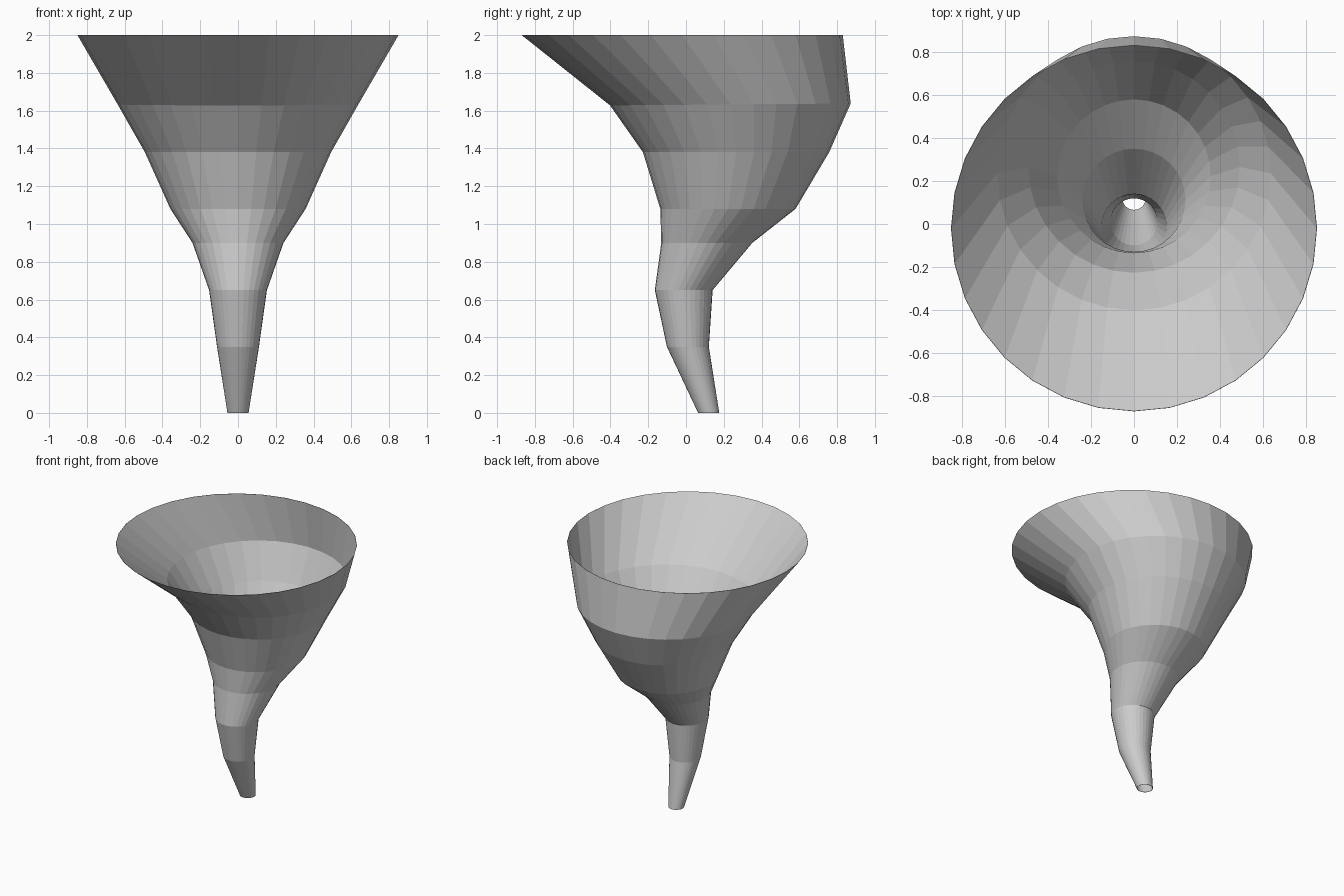
import bpy, bmesh
from math import sin, cos, pi

if "Cube" in bpy.data.objects:
    bpy.data.objects.remove(bpy.data.objects["Cube"])

SIDES = 32
# Ring profile from spout to mouth: height, centre y, radius, tilt (rise per unit y)
RINGS = [
    (0.00, 0.120, 0.056, 0),
    (0.35, 0.010, 0.111, 0),
    (0.65, -0.012, 0.153, 0),
    (0.90, 0.110, 0.241, 0),
    (1.08, 0.222, 0.358, 0),
    (1.38, 0.265, 0.493, 0),
    (1.633, 0.235, 0.637, 0.008),
    (2.00, -0.020, 0.850, 0),
]

# Funnel: loft of offset circles, open at both ends
bm = bmesh.new()
loops = []
for z, cy, r, tilt in RINGS:
    loop = []
    for i in range(SIDES):
        a = 2 * pi * i / SIDES
        loop.append(bm.verts.new((r * cos(a), cy + r * sin(a), z + tilt * r * sin(a))))
    loops.append(loop)
for low, high in zip(loops, loops[1:]):
    for i in range(SIDES):
        j = (i + 1) % SIDES
        bm.faces.new((low[i], low[j], high[j], high[i]))

mesh = bpy.data.meshes.new("twister_funnel")
bm.to_mesh(mesh)
bm.free()
funnel = bpy.data.objects.new("twister_funnel", mesh)
bpy.context.collection.objects.link(funnel)

# Paper-thin wall so the inside has its own skin
wall = funnel.modifiers.new("thin_wall", 'SOLIDIFY')
wall.thickness = 0.002
wall.offset = -1
